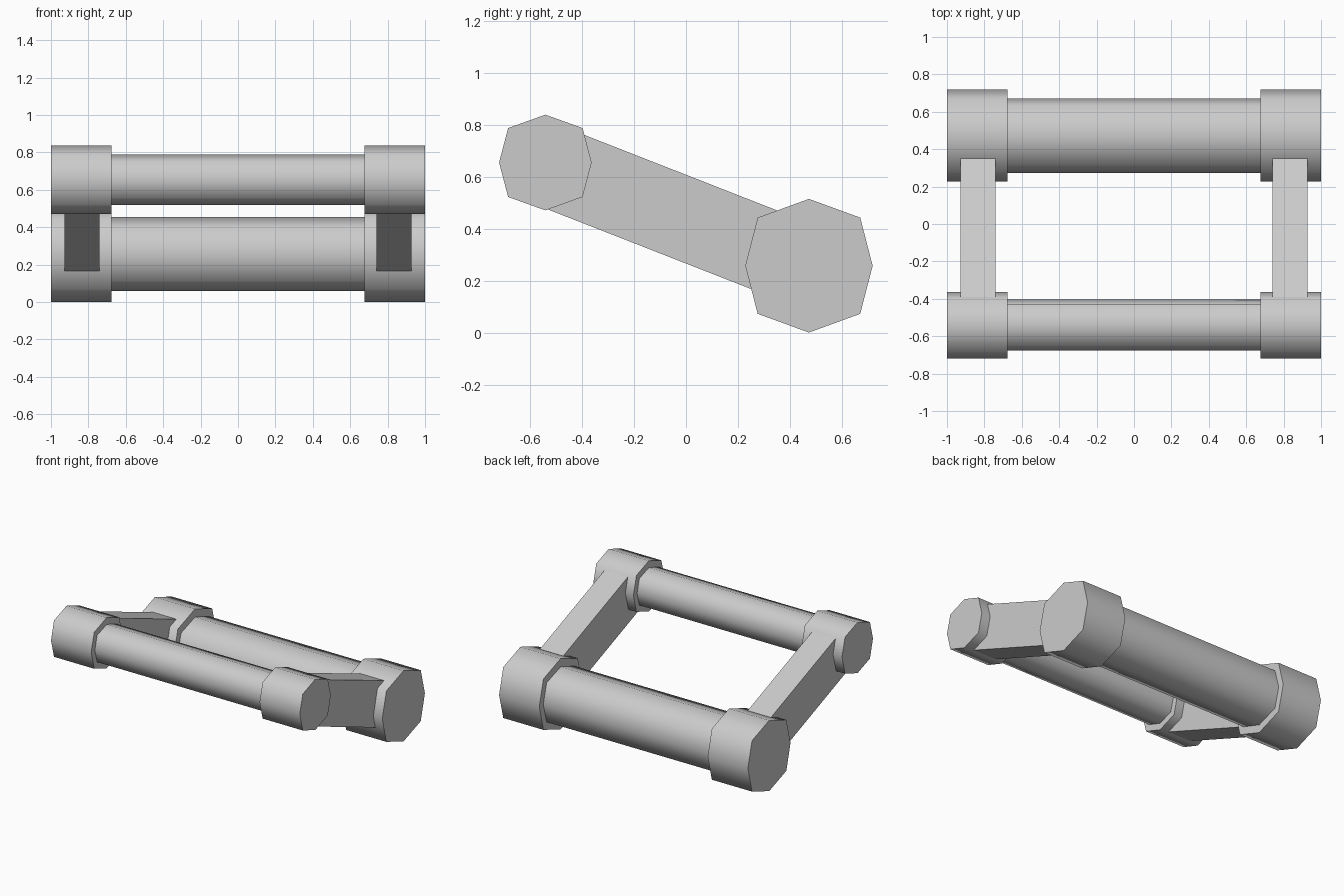
import bpy, bmesh
from math import atan2, hypot, radians
from mathutils import Matrix

if "Cube" in bpy.data.objects:
    bpy.data.objects.remove(bpy.data.objects["Cube"])

SMALL = (-0.541, 0.654)   # front rail axis (y, z)
LARGE = (0.473, 0.257)    # back rail axis (y, z)


def finish(bm, name, smooth):
    bmesh.ops.recalc_face_normals(bm, faces=bm.faces)
    mesh = bpy.data.meshes.new(name)
    bm.to_mesh(mesh)
    bm.free()
    obj = bpy.data.objects.new(name, mesh)
    bpy.context.collection.objects.link(obj)
    if smooth:
        bpy.ops.object.select_all(action='DESELECT')
        obj.select_set(True)
        bpy.context.view_layer.objects.active = obj
        bpy.ops.object.shade_smooth_by_angle(angle=radians(62))
    return obj


def octagon_bar(name, centre, half_y, half_z, x0, x1):
    """Slightly squared octagon extruded along x."""
    dy, dz = half_y * 0.805, half_z * 0.72
    profile = [(0, half_z), (dy, dz), (half_y, 0), (dy, -dz),
               (0, -half_z), (-dy, -dz), (-half_y, 0), (-dy, dz)]
    bm = bmesh.new()
    face = bm.faces.new([bm.verts.new((x0, centre[0] + y, centre[1] + z))
                         for y, z in profile])
    out = bmesh.ops.extrude_face_region(bm, geom=[face], use_keep_orig=True)
    verts = [v for v in out['geom'] if isinstance(v, bmesh.types.BMVert)]
    bmesh.ops.translate(bm, verts=verts, vec=(x1 - x0, 0, 0))
    return finish(bm, name, True)


# Rails and their end caps
for label, centre, cap, rod in (("front", SMALL, (0.178, 0.184), (0.136, 0.135)),
                                ("back", LARGE, (0.245, 0.257), (0.199, 0.198))):
    octagon_bar(label + "_rail", centre, *rod, -0.68, 0.68)
    octagon_bar(label + "_cap_left", centre, *cap, -1.0, -0.677)
    octagon_bar(label + "_cap_right", centre, *cap, 0.677, 1.0)

# Sloping side bars joining the two rails
dy, dz = LARGE[0] - SMALL[0], LARGE[1] - SMALL[1]
for side, x in (("left", -0.835), ("right", 0.835)):
    bm = bmesh.new()
    mat = (Matrix.Translation((x, (SMALL[0] + LARGE[0]) / 2,
                               (SMALL[1] + LARGE[1]) / 2 - 0.006))
           @ Matrix.Rotation(atan2(dz, dy), 4, 'X')
           @ Matrix.Diagonal((0.187, hypot(dy, dz) - 0.1, 0.318, 1)))
    bmesh.ops.create_cube(bm, size=1, matrix=mat)
    finish(bm, "side_bar_" + side, False)
